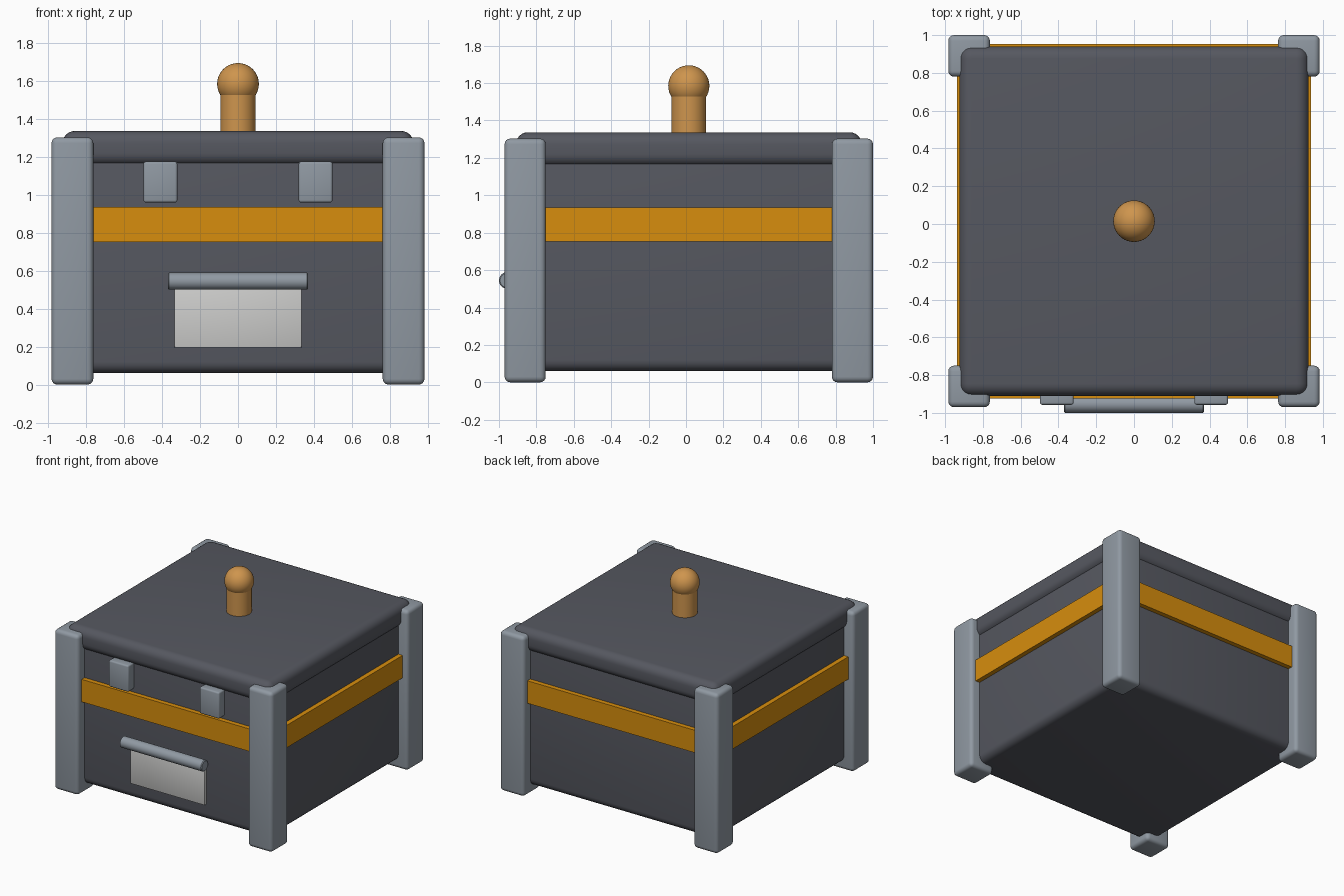
import bpy, bmesh, math
from mathutils import Vector

if "Cube" in bpy.data.objects:
    bpy.data.objects.remove(bpy.data.objects["Cube"])

CY = 0.015  # centre of the chest in y (handle bar sticks out in front)


def material(name, rgb):
    m = bpy.data.materials.new(name)
    m.diffuse_color = (*rgb, 1)
    m.use_nodes = True
    m.node_tree.nodes["Principled BSDF"].inputs["Base Color"].default_value = m.diffuse_color
    return m


DARK = material("dark slate", (0.092, 0.097, 0.117))
GREY = material("steel grey", (0.28, 0.32, 0.365))
ORANGE = material("orange", (0.68, 0.27, 0.004))
LIGHT = material("pale grey", (0.62, 0.62, 0.61))
WOOD = material("tan knob", (0.62, 0.30, 0.075))


def finish(name, bm, mat, angle=35):
    me = bpy.data.meshes.new(name)
    bm.to_mesh(me)
    bm.free()
    ob = bpy.data.objects.new(name, me)
    bpy.context.collection.objects.link(ob)
    me.materials.append(mat)
    bpy.ops.object.select_all(action='DESELECT')
    ob.select_set(True)
    bpy.context.view_layer.objects.active = ob
    bpy.ops.object.shade_smooth_by_angle(angle=math.radians(angle))
    return ob


def box(name, lo, hi, mat, bevel=0.0, segs=4):
    bm = bmesh.new()
    bmesh.ops.create_cube(bm, size=1)
    lo, hi = Vector(lo), Vector(hi)
    for v in bm.verts:
        v.co = Vector([(lo[i] + hi[i]) / 2 + v.co[i] * (hi[i] - lo[i]) for i in range(3)])
    if bevel:
        bmesh.ops.bevel(bm, geom=bm.edges[:], offset=bevel, segments=segs,
                        profile=0.5, affect='EDGES')
    return finish(name, bm, mat)


def lathe(name, profile, mat, place, steps=40):
    """Revolve (radius, height) points about z, then move each vertex with place()."""
    bm = bmesh.new()
    vs = [bm.verts.new((r, 0, h)) for r, h in profile]
    es = [bm.edges.new(p) for p in zip(vs, vs[1:])]
    bmesh.ops.spin(bm, geom=vs + es, cent=(0, 0, 0), axis=(0, 0, 1),
                   angle=2 * math.pi, steps=steps)
    bmesh.ops.remove_doubles(bm, verts=bm.verts[:], dist=1e-5)
    for v in bm.verts:
        v.co = place(v.co)
    bmesh.ops.recalc_face_normals(bm, faces=bm.faces[:])
    return finish(name, bm, mat)


# Main body and lid
box("body", (-0.90, CY - 0.90, 0.06), (0.90, CY + 0.90, 1.22), DARK, 0.06, 5)
box("lid", (-0.925, CY - 0.925, 1.155), (0.925, CY + 0.925, 1.337), DARK, 0.065, 6)

# Stripe around the body
box("stripe_band", (-0.938, CY - 0.938, 0.752), (0.938, CY + 0.938, 0.935), ORANGE)

# Four corner posts
for sx, xn in ((-1, "left"), (1, "right")):
    for sy, yn in ((-1, "front"), (1, "back")):
        xs = sorted((sx * 0.763, sx * 0.983))
        ys = sorted((CY + sy * 0.765, CY + sy * 0.985))
        box(f"{yn}_{xn}_post", (xs[0], ys[0], 0.0), (xs[1], ys[1], 1.303), GREY, 0.03)

# Two front latches
for s, n in ((-1, "left"), (1, "right")):
    xs = sorted((s * 0.32, s * 0.498))
    box(f"{n}_latch", (xs[0], -0.957, 0.96), (xs[1], -0.87, 1.175), GREY, 0.012, 3)

# Front plate with round bar above it
box("front_plate", (-0.335, -0.908, 0.195), (0.335, -0.87, 0.55), LIGHT, 0.005, 2)
lathe("front_bar", [(0, -0.37), (0.039, -0.37), (0.045, -0.364),
                    (0.045, 0.364), (0.039, 0.37), (0, 0.37)], GREY,
      lambda c: Vector((c.z, c.x - 0.955, c.y + 0.545)), 32)

# Lid knob: stem and ball
lathe("knob_stem", [(0, 1.30), (0.093, 1.30), (0.093, 1.56), (0, 1.56)], WOOD,
      lambda c: Vector((c.x, c.y + CY, c.z)))
ball = [(0.11 * math.sin(math.pi * i / 20), 1.585 - 0.11 * math.cos(math.pi * i / 20))
        for i in range(21)]
lathe("knob_ball", ball, WOOD, lambda c: Vector((c.x, c.y + CY, c.z)))
